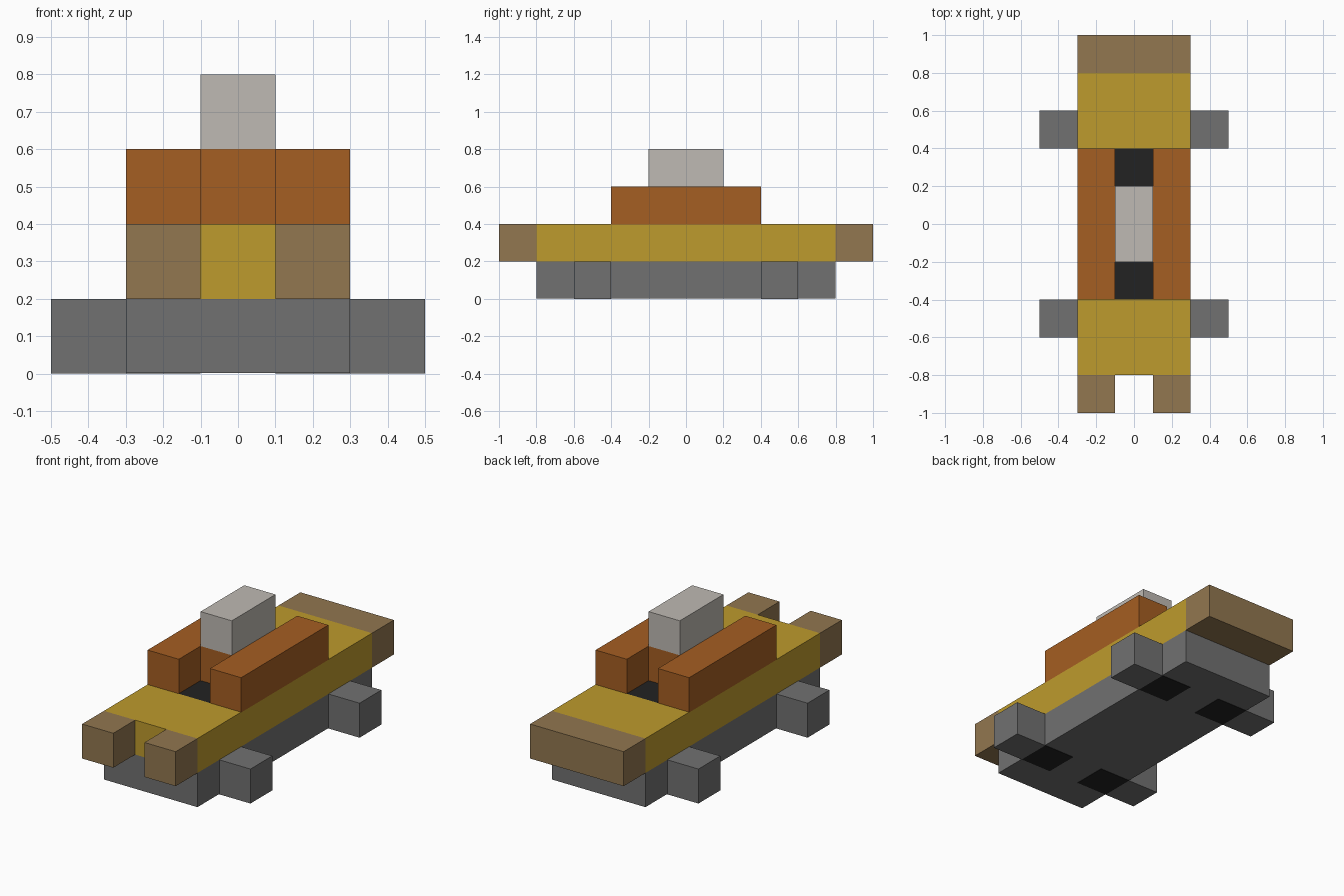
import bpy
import bmesh
from mathutils import Vector

default = bpy.data.objects.get("Cube")
if default:
    bpy.data.objects.remove(default, do_unlink=True)


def material(name, colour):
    mat = bpy.data.materials.new(name)
    mat.use_nodes = True
    rgba = (*colour, 1)
    mat.diffuse_color = rgba
    for node in mat.node_tree.nodes:
        if node.type == "BSDF_PRINCIPLED":
            node.inputs["Base Color"].default_value = rgba
            node.inputs["Roughness"].default_value = 0.8
    return mat


yellow = material("mustard yellow", (0.515, 0.328, 0.026))
brown = material("tan brown", (0.287, 0.184, 0.08))
orange = material("rust orange", (0.376, 0.112, 0.016))
grey = material("mid grey", (0.165, 0.165, 0.165))
pale = material("pale grey", (0.521, 0.491, 0.451))
black = material("black", (0.016, 0.016, 0.016))


def box(name, x, y, z, mat):
    """Box spanning the given (low, high) range on each axis."""
    low, high = (Vector(corner) for corner in zip(x, y, z))
    bm = bmesh.new()
    bmesh.ops.create_cube(bm, size=1)
    bmesh.ops.scale(bm, vec=high - low, verts=bm.verts)
    mesh = bpy.data.meshes.new(name)
    bm.to_mesh(mesh)
    bm.free()
    mesh.materials.append(mat)
    obj = bpy.data.objects.new(name, mesh)
    obj.location = (low + high) / 2
    bpy.context.collection.objects.link(obj)
    return obj


def mirrored(span, sign):
    return sorted(sign * v for v in span)


PLATE = 0.002
SIDES = (("left", 1), ("right", -1))
ENDS = (("front", -1), ("rear", 1))

# Chassis and body
box("chassis", (-0.3, 0.3), (-0.8, 0.8), (PLATE, 0.2), grey)
box("body", (-0.3, 0.3), (-0.8, 0.8), (0.2, 0.4 - PLATE), yellow)
for end, s in ENDS:
    box(end + "_deck", (-0.3, 0.3), mirrored((0.4, 0.8), s), (0.4 - PLATE, 0.4), yellow)

# Rear bumper, and a split bumper at the front
box("rear_bumper", (-0.3, 0.3), (0.8, 1), (0.2, 0.4), brown)
for side, s in SIDES:
    box("front_bumper_" + side, mirrored((0.1, 0.3), s), (-1, -0.8), (0.2, 0.4), brown)

# Cabin: side rails, middle block, raised top
for side, s in SIDES:
    box("cabin_rail_" + side, mirrored((0.1, 0.3), s), (-0.4, 0.4), (0.4 - PLATE, 0.6), orange)
box("cabin_middle", (-0.1, 0.1), (-0.2, 0.2), (0.4 - PLATE, 0.6), orange)
box("cabin_top", (-0.1, 0.1), (-0.2, 0.2), (0.6, 0.8), pale)

# Dark cabin floors, wheels and dark axle pads underneath
for end, e in ENDS:
    box(end + "_cabin_floor", (-0.1, 0.1), mirrored((0.2, 0.4), e), (0.4 - PLATE, 0.4), black)
    for side, s in SIDES:
        along = mirrored((0.4, 0.6), e)
        label = end + "_" + side
        box("wheel_" + label, mirrored((0.3, 0.5), s), along, (0, 0.2), grey)
        box("axle_pad_" + label, mirrored((0.1, 0.3), s), along, (0, PLATE), black)
